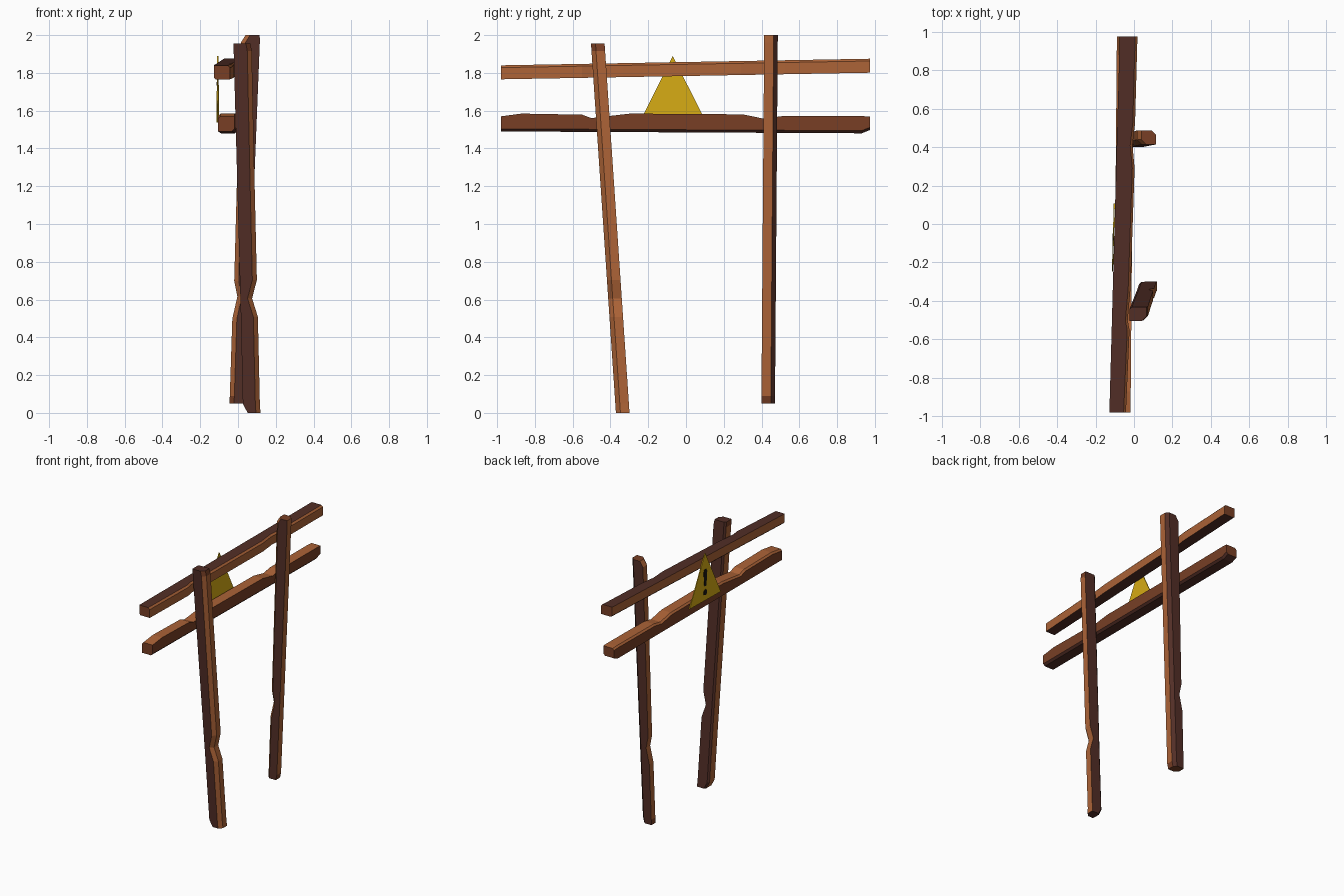
import bpy, bmesh
from mathutils import Vector

if "Cube" in bpy.data.objects:
    bpy.data.objects.remove(bpy.data.objects["Cube"])


def material(name, r, g, b):
    def lin(c):
        c /= 255
        return c / 12.92 if c <= 0.04045 else ((c + 0.055) / 1.055) ** 2.4
    m = bpy.data.materials.new(name)
    m.diffuse_color = (lin(r), lin(g), lin(b), 1)
    m.use_nodes = True
    m.node_tree.nodes["Principled BSDF"].inputs["Base Color"].default_value = m.diffuse_color
    return m


LIGHT, MID, DARK = 0, 1, 2
WOOD = [material("light_wood", 172, 99, 55),
        material("mid_wood", 120, 63, 37),
        material("dark_wood", 82, 46, 38)]
YELLOW = material("sign_yellow", 215, 172, 20)
BLACK = material("sign_black", 25, 22, 18)

X, Y, Z = Vector((1, 0, 0)), Vector((0, 1, 0)), Vector((0, 0, 1))


def finish(name, bm, mats):
    bmesh.ops.recalc_face_normals(bm, faces=bm.faces)
    me = bpy.data.meshes.new(name)
    bm.to_mesh(me)
    bm.free()
    for m in mats:
        me.materials.append(m)
    ob = bpy.data.objects.new(name, me)
    bpy.context.collection.objects.link(ob)
    return ob


def beam(name, a, b, u, v, hv, rings, chamfer, colours, cap, mid_ring=None):
    """Rough hewn beam from a to b. Each ring is (t, outer, inner) along u;
    colours are for the outer, side, inner and inner chamfer faces."""
    a, b = Vector(a), Vector(b)
    outer, side, inner, edge = colours
    slots = [outer, outer, side, inner, edge, side]
    co, ci = chamfer
    bm = bmesh.new()
    loops = []
    for t, o, i in rings:
        section = [(o, hv), (o, co - hv), (o - co, -hv),
                   (-i, -hv), (-i, hv - ci), (ci - i, hv)]
        c = a.lerp(b, t)
        loops.append([bm.verts.new(c + u * p + v * q) for p, q in section])
    for k, (l0, l1) in enumerate(zip(loops, loops[1:])):
        for s in range(6):
            n = (s + 1) % 6
            f = bm.faces.new((l0[s], l0[n], l1[n], l1[s]))
            f.material_index = MID if k == mid_ring and slots[s] == LIGHT else slots[s]
    for loop in (loops[0], loops[-1]):
        bm.faces.new(loop).material_index = cap
    return finish(name, bm, WOOD)


POST = (LIGHT, DARK, LIGHT, DARK)

# Leaning posts, each with a notch on its outer side
beam("front_post", (0.073, -0.335, 0), (0.02, -0.467, 1.955), X, Y, 0.036,
     [(0, 0.046, 0.022), (0.025, 0.044, 0.046), (0.26, 0.046, 0.044),
      (0.31, 0.018, 0.044), (0.36, 0.046, 0.044), (0.64, 0.048, 0.044),
      (0.98, 0.052, 0.044), (1, 0.046, 0.044)],
     (0.024, 0.012), POST, DARK, 6)
beam("back_post", (-0.003, 0.435, 0.05), (0.075, 0.45, 2.0), -X, Y, 0.036,
     [(0, 0.042, 0.035), (0.02, 0.042, 0.042), (0.23, 0.045, 0.042),
      (0.29, 0.023, 0.042), (0.333, 0.043, 0.042), (0.615, 0.05, 0.042),
      (0.98, 0.058, 0.042), (1, 0.035, 0.04)],
     (0.024, 0.022), POST, MID, 0)

# Upper rail, slightly tilted
beam("upper_rail", (-0.082, -0.98, 1.803), (-0.028, 0.975, 1.838), X, -Z, 0.037,
     [(0, 0.04, 0.046), (0.22, 0.047, 0.046), (0.245, 0.036, 0.046),
      (0.33, 0.046, 0.046), (0.65, 0.05, 0.046), (0.71, 0.036, 0.046),
      (0.77, 0.046, 0.046), (1, 0.046, 0.046)],
     (0.012, 0.01), (LIGHT, DARK, LIGHT, DARK), MID)

# Lower rail with notches along its top
beam("lower_rail", (-0.062, -0.98, 1.535), (-0.045, 0.975, 1.525), Z, X, 0.044,
     [(0, 0.035, 0.045), (0.056, 0.05, 0.045), (0.22, 0.046, 0.045),
      (0.245, 0.028, 0.045), (0.35, 0.053, 0.045), (0.655, 0.052, 0.045),
      (0.716, 0.028, 0.045), (0.757, 0.043, 0.045), (0.977, 0.046, 0.045),
      (1, 0.044, 0.027)],
     (0.012, 0.014), (LIGHT, MID, DARK, DARK), MID)


def plate(name, outline, x, thickness, mat):
    """Flat plate in the y-z plane, following the slant of the rails."""
    bm = bmesh.new()
    layers = []
    for dx in (0, -thickness):
        layers.append([bm.verts.new((x + dx + 0.027 * (y + 0.07), y, z))
                       for y, z in outline])
        bm.faces.new(layers[-1])
    n = len(outline)
    for i in range(n):
        j = (i + 1) % n
        bm.faces.new((layers[0][i], layers[0][j], layers[1][j], layers[1][i]))
    return finish(name, bm, [mat])


# Triangular warning plate with its painted mark
plate("warning_plate", [(-0.247, 1.537), (0.107, 1.537), (-0.07, 1.89)],
      -0.104, 0.006, YELLOW)
plate("mark_bar", [(-0.081, 1.645), (-0.059, 1.645), (-0.05, 1.75),
                   (-0.06, 1.77), (-0.08, 1.77), (-0.09, 1.75)],
      -0.11, 0.002, BLACK)
plate("mark_dot", [(-0.07, 1.575), (-0.052, 1.585), (-0.052, 1.61),
                   (-0.07, 1.62), (-0.088, 1.61), (-0.088, 1.585)],
      -0.11, 0.002, BLACK)
